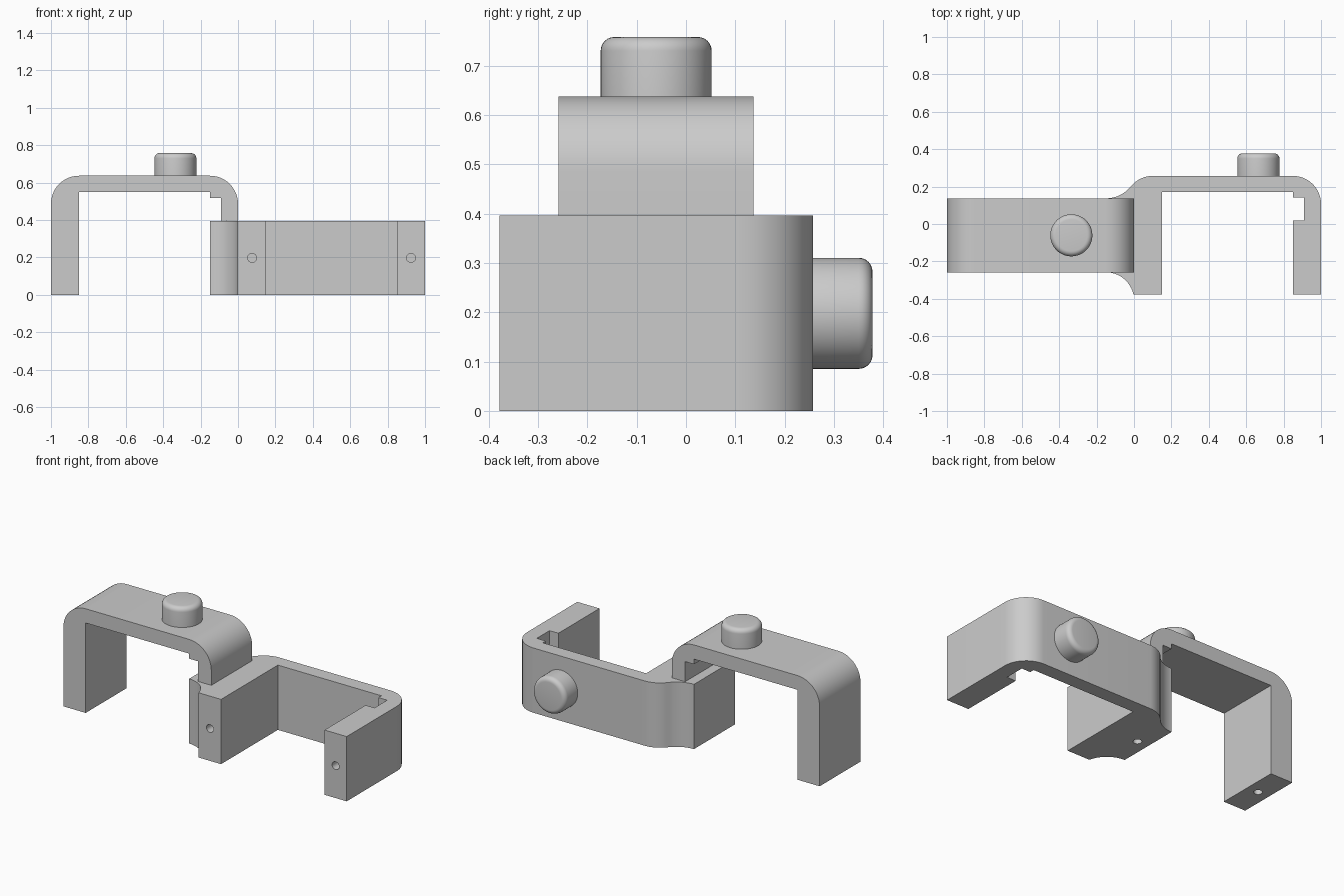
import bpy, bmesh, math
from mathutils import Matrix, Vector

cube = bpy.data.objects.get("Cube")
if cube:
    bpy.data.objects.remove(cube, do_unlink=True)

grey = bpy.data.materials.new("plain grey")
grey.use_nodes = True
COLOUR = (0.6, 0.6, 0.6, 1)
grey.diffuse_color = COLOUR
grey.node_tree.nodes["Principled BSDF"].inputs["Base Color"].default_value = COLOUR

HEIGHT = 0.396              # height of the sideways bracket
FRONT, BACK = -0.258, 0.137  # depth of the upright bracket
MID_Y = (FRONT + BACK) / 2


def make_object(name, bm):
    bmesh.ops.recalc_face_normals(bm, faces=bm.faces)
    mesh = bpy.data.meshes.new(name)
    bm.to_mesh(mesh)
    bm.free()
    mesh.materials.append(grey)
    obj = bpy.data.objects.new(name, mesh)
    bpy.context.collection.objects.link(obj)
    return obj


def arc(cx, cy, r, start, end, steps=12):
    angles = [math.radians(start + (end - start) * i / steps) for i in range(steps + 1)]
    return [(cx + r * math.cos(a), cy + r * math.sin(a)) for a in angles]


def extrude_profile(name, points, place, offset):
    bm = bmesh.new()
    face = bm.faces.new([bm.verts.new(place(u, v)) for u, v in points])
    moved = bmesh.ops.extrude_face_region(bm, geom=[face])["geom"]
    verts = [g for g in moved if isinstance(g, bmesh.types.BMVert)]
    bmesh.ops.translate(bm, verts=verts, vec=offset)
    return make_object(name, bm)


def turn_to(axis):
    return Vector((0, 0, 1)).rotation_difference(Vector(axis)).to_matrix().to_4x4()


def cylinder(name, centre, axis, radius, depth, sides):
    bm = bmesh.new()
    bmesh.ops.create_cone(bm, cap_ends=True, segments=sides, radius1=radius,
                          radius2=radius, depth=depth,
                          matrix=Matrix.Translation(centre) @ turn_to(axis))
    return make_object(name, bm)


def drill(obj, centre, axis):
    cutter = cylinder("hole_cutter", centre, axis, 0.024, 0.2, 24)
    cutter.hide_render = True
    mod = obj.modifiers.new("hole", "BOOLEAN")
    mod.operation, mod.solver, mod.object = "DIFFERENCE", "EXACT", cutter
    bpy.context.view_layer.objects.active = obj
    bpy.ops.object.modifier_apply(modifier=mod.name)
    bpy.data.objects.remove(cutter, do_unlink=True)


def button(name, base, axis):
    # Lathed knob with a rounded rim
    radius, height, rim = 0.1125, 0.121, 0.028
    profile = [(0, -0.01), (radius, -0.01)]
    profile += arc(radius - rim, height - rim, rim, 0, 90, 6) + [(0, height)]
    bm = bmesh.new()
    verts = [bm.verts.new((r, 0, z)) for r, z in profile]
    edges = [bm.edges.new(pair) for pair in zip(verts, verts[1:])]
    bmesh.ops.spin(bm, geom=verts + edges, axis=(0, 0, 1), cent=(0, 0, 0),
                   angle=math.tau, steps=48)
    bmesh.ops.remove_doubles(bm, verts=bm.verts, dist=0.0001)
    bm.transform(Matrix.Translation(base) @ turn_to(axis))
    return make_object(name, bm)


# Upright bracket: opens downward, slot in the inner arm
upright = [(-1, 0)]
upright += arc(-0.85, 0.487, 0.15, 180, 90)
upright += arc(-0.15, 0.487, 0.15, 90, 0)
upright += [(0, HEIGHT), (-0.09, HEIGHT), (-0.09, 0.519), (-0.15, 0.519),
            (-0.15, 0.55), (-0.85, 0.55), (-0.85, 0)]
upright_bracket = extrude_profile("upright_bracket", upright,
                                  lambda u, v: (u, FRONT, v), (0, BACK - FRONT, 0))

# Sideways bracket: opens forward, with the flared joining block on one side
sideways = arc(-0.15, 0.307, 0.17, -90, -38.7)
sideways += arc(0.1, 0.107, 0.15, 141.3, 90)[1:]
sideways += arc(0.85, 0.107, 0.15, 90, 0)
sideways += [(1, -0.378), (0.85, -0.378), (0.85, 0.019), (0.91, 0.019), (0.91, 0.142),
             (0.85, 0.142), (0.85, 0.171), (0.15, 0.171), (0.15, -0.378), (0, -0.378)]
sideways += arc(-0.15, -0.408, 0.15, 11.5, 90)
sideways_bracket = extrude_profile("sideways_bracket", sideways,
                                   lambda u, v: (u, v, 0), (0, 0, HEIGHT))

# Pin holes in the arm ends
drill(upright_bracket, (-0.925, MID_Y, 0), (0, 0, 1))
drill(sideways_bracket, (-0.075, MID_Y, 0), (0, 0, 1))
for x in (0.075, 0.925):
    drill(sideways_bracket, (x, -0.378, HEIGHT / 2), (0, 1, 0))

# Buttons
parts = [upright_bracket, sideways_bracket,
         button("top_button", (-0.335, MID_Y, 0.637), (0, 0, 1)),
         button("back_button", (0.665, 0.257, HEIGHT / 2), (0, 1, 0))]

# Smooth the curves, keep the edges sharp
bpy.ops.object.select_all(action="DESELECT")
for part in parts:
    part.select_set(True)
bpy.context.view_layer.objects.active = parts[0]
bpy.ops.object.shade_smooth_by_angle(angle=math.radians(30))
